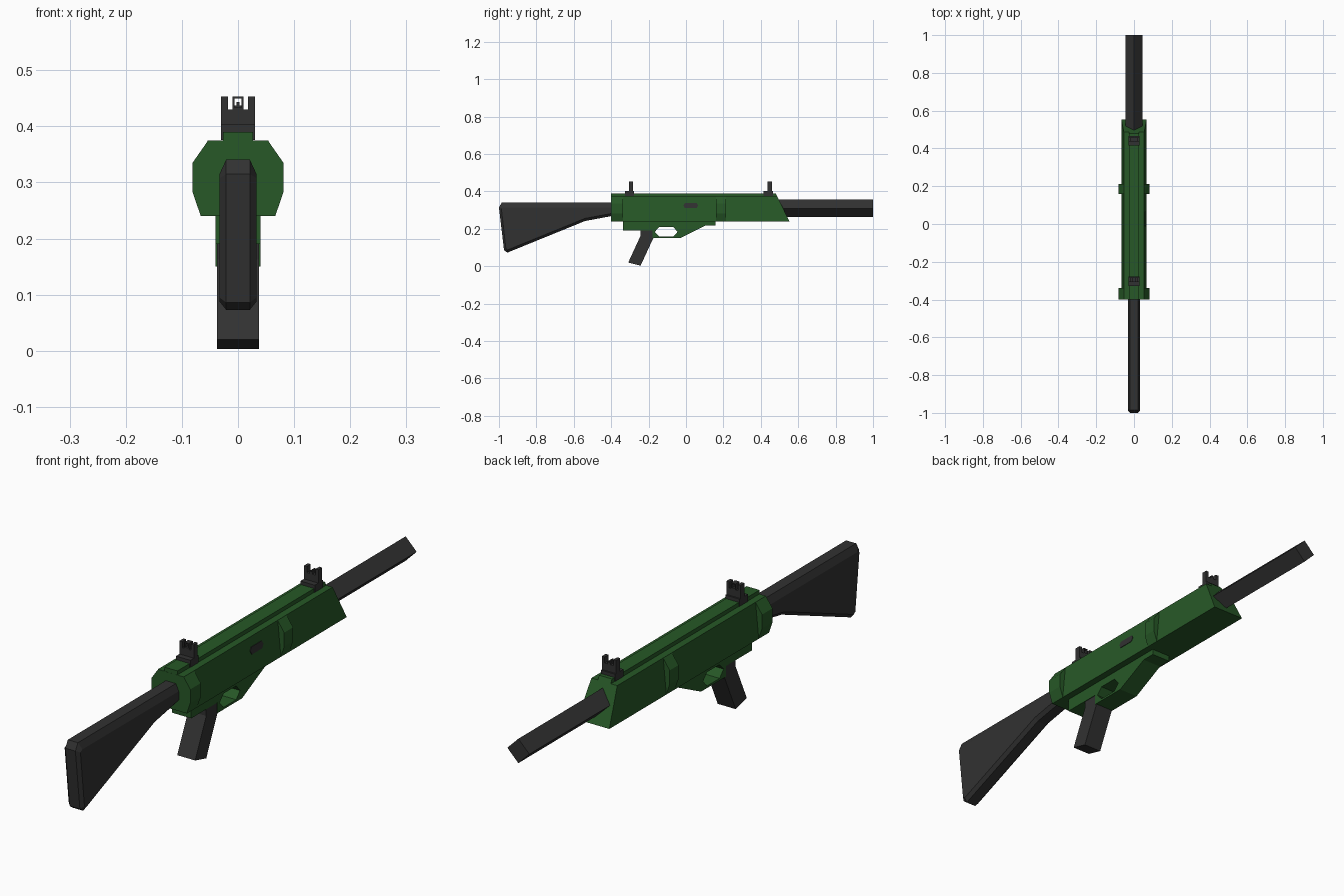
import bpy, bmesh

if "Cube" in bpy.data.objects:
    bpy.data.objects.remove(bpy.data.objects["Cube"])


def material(name, rgb):
    m = bpy.data.materials.new(name)
    m.diffuse_color = (*rgb, 1)
    m.use_nodes = True
    m.node_tree.nodes["Principled BSDF"].inputs["Base Color"].default_value = m.diffuse_color
    return m


GREEN = material("olive green", (0.020, 0.098, 0.020))
GREY = material("dark grey", (0.031, 0.031, 0.031))


def loft(name, rings, mat):
    """Closed solid through rings of 3D points with equal counts."""
    bm = bmesh.new()
    vs = [[bm.verts.new(p) for p in r] for r in rings]
    n = len(vs[0])
    for a, b in zip(vs, vs[1:]):
        for i in range(n):
            bm.faces.new((a[i], a[(i + 1) % n], b[(i + 1) % n], b[i]))
    bm.faces.new(vs[0])
    bm.faces.new(vs[-1])
    bmesh.ops.recalc_face_normals(bm, faces=bm.faces)
    me = bpy.data.meshes.new(name)
    bm.to_mesh(me)
    bm.free()
    ob = bpy.data.objects.new(name, me)
    bpy.context.collection.objects.link(ob)
    me.materials.append(mat)
    return ob


def along_y(name, section, back, front, mat):
    """Extrude an (x, z) section; front may be a function of z."""
    f = front if callable(front) else (lambda z: front)
    return loft(name, [[(x, back, z) for x, z in section],
                       [(x, f(z), z) for x, z in section]], mat)


def along_x(name, profile, x0, x1, mat):
    """Extrude a (y, z) side profile."""
    return loft(name, [[(x, y, z) for y, z in profile] for x in (x0, x1)], mat)


def box(name, x0, x1, y0, y1, z0, z1, mat):
    return along_x(name, [(y0, z0), (y1, z0), (y1, z1), (y0, z1)], x0, x1, mat)


def mirrored(half):
    return half + [(-x, z) for x, z in reversed(half)]


def slant(z):
    return 0.48 + (0.39 - z) * 0.073 / 0.15


# main body with slanted front, and the flat rail on top
along_y("body", mirrored([(0.054, 0.375), (0.067, 0.24)]), -0.4, slant, GREEN)
along_y("top_rail", mirrored([(0.027, 0.39), (0.027, 0.37)]), -0.4, slant, GREEN)

# bulging collars at the rear and the middle
collar = mirrored([(0.0535, 0.3745), (0.081, 0.335), (0.081, 0.283), (0.0665, 0.2405)])
along_y("rear_collar", collar, -0.4005, -0.338, GREEN)
along_y("middle_collar", collar, 0.16, 0.213, GREEN)

# lower housing with trigger guard opening
lower = along_x("lower_housing", [
    (-0.336, 0.25), (-0.336, 0.19), (-0.18, 0.19), (-0.18, 0.15), (-0.033, 0.15),
    (0.105, 0.218), (0.158, 0.218), (0.158, 0.25)], -0.04, 0.04, GREEN)
cutter = along_x("guard_cutter", [
    (-0.167, 0.184), (-0.143, 0.21), (-0.068, 0.21),
    (-0.045, 0.184), (-0.068, 0.158), (-0.143, 0.158)], -0.1, 0.1, GREEN)
cutter.hide_render = True
mod = lower.modifiers.new("opening", "BOOLEAN")
mod.object = cutter
mod.operation = "DIFFERENCE"
mod.solver = "EXACT"
bpy.context.view_layer.objects.active = lower
bpy.ops.object.modifier_apply(modifier=mod.name)
bpy.data.objects.remove(cutter)

# pistol grip
along_x("grip", [(-0.243, 0.195), (-0.243, 0.163), (-0.309, 0.02), (-0.243, 0.003),
                 (-0.175, 0.15), (-0.175, 0.195)], -0.0375, 0.0375, GREY)

# shoulder stock with chamfered edges
outer = [(-0.4, 0.341), (-0.985, 0.341), (-1.0, 0.315), (-0.973, 0.086),
         (-0.955, 0.073), (-0.54, 0.242), (-0.4, 0.268)]
inner = [(-0.4, 0.315), (-0.975, 0.315), (-0.987, 0.308), (-0.963, 0.095),
         (-0.953, 0.088), (-0.54, 0.256), (-0.4, 0.282)]
loft("stock", [[(x, y, z) for y, z in prof] for x, prof in
               ((-0.033, inner), (-0.021, outer), (0.021, outer), (0.033, inner))], GREY)

# four-sided barrel
R = 0.046
along_y("barrel", [(R, 0.31), (0, 0.31 + R), (-R, 0.31), (0, 0.31 - R)], 0.44, 1.0, GREY)

# ejection port plate on the right side, following the sloped wall
port = [(-0.013, 0.325), (-0.006, 0.338), (0.057, 0.338), (0.065, 0.325),
        (0.057, 0.311), (-0.006, 0.311)]


def wall(z):
    return 0.054 + (0.375 - z) * 0.013 / 0.135


loft("ejection_port", [[(wall(z) + d, y, z) for y, z in port] for d in (-0.003, 0.002)], GREY)

# sights: base, upright block and two ears each
for tag, y in (("rear", -0.327), ("front", 0.415)):
    u0, u1 = y + 0.021, y + 0.044
    box(tag + "_sight_base", -0.03, 0.03, y, y + 0.05, 0.376, 0.403, GREY)
    box(tag + "_sight_block", -0.03, 0.03, u0, u1, 0.40, 0.43, GREY)
    for s in (-1, 1):
        a, b = sorted((s * 0.018, s * 0.03))
        box(tag + "_sight_ear", a, b, u0, u1, 0.429, 0.453, GREY)
    if tag == "rear":
        # square peep frame
        for s in (-1, 1):
            a, b = sorted((s * 0.006, s * 0.0095))
            box("peep_side", a, b, u0, u1, 0.429, 0.453, GREY)
        box("peep_top", -0.0095, 0.0095, u0, u1, 0.450, 0.453, GREY)
        box("peep_bottom", -0.0095, 0.0095, u0, u1, 0.429, 0.434, GREY)
    else:
        # aiming post
        box("aiming_post_foot", -0.006, 0.006, u0, u1, 0.429, 0.437, GREY)
        box("aiming_post", -0.0025, 0.0025, u0, u1, 0.436, 0.443, GREY)
